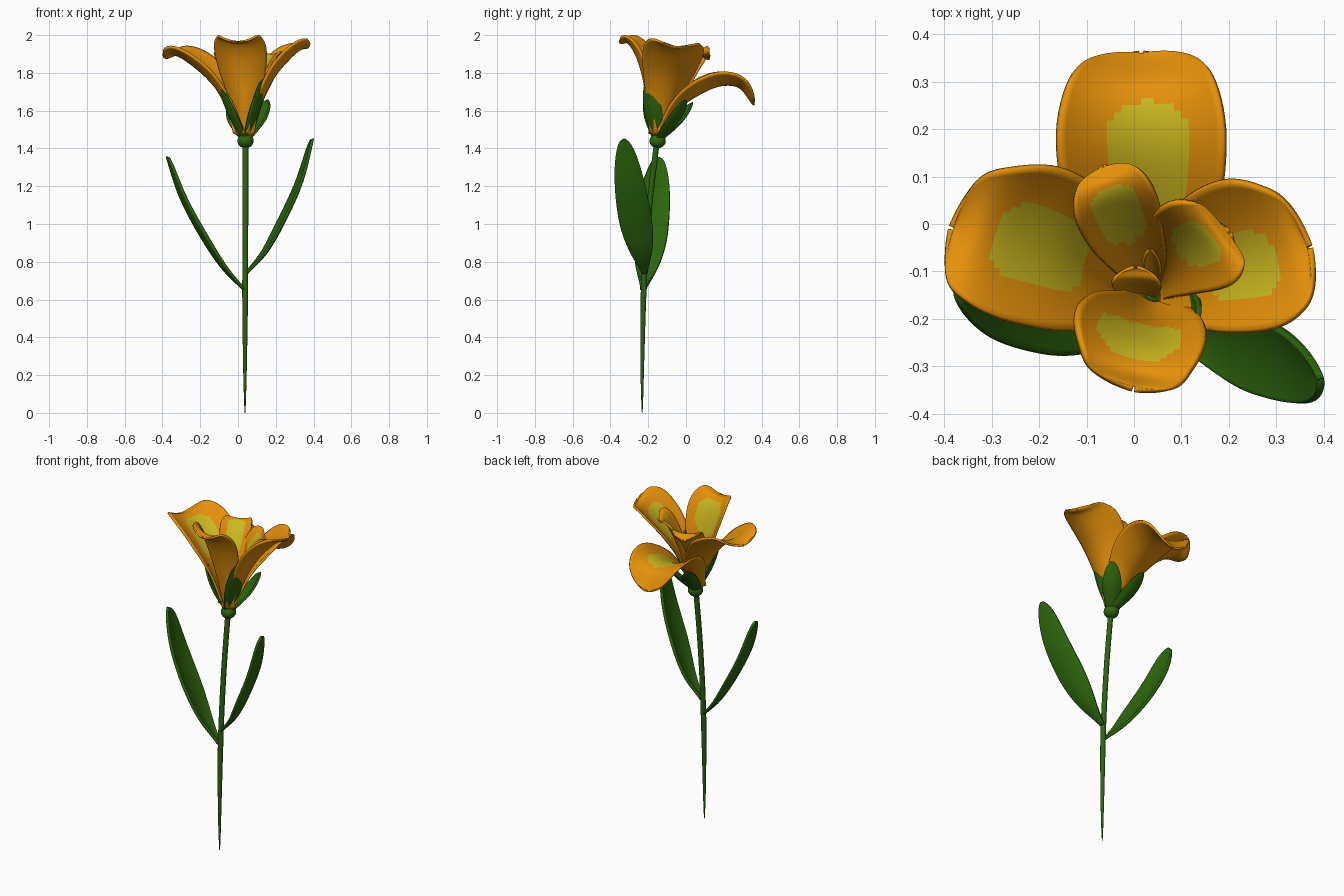
import bpy, bmesh, math
from mathutils import Vector

if "Cube" in bpy.data.objects:
    bpy.data.objects.remove(bpy.data.objects["Cube"])


def material(name, rgb):
    m = bpy.data.materials.new(name)
    m.diffuse_color = (*rgb, 1)
    m.use_nodes = True
    m.node_tree.nodes["Principled BSDF"].inputs["Base Color"].default_value = m.diffuse_color
    return m


ORANGE = material("petal orange", (0.78, 0.28, 0.003))
YELLOW = material("throat yellow", (0.62, 0.49, 0.014))
GREEN = material("leaf green", (0.026, 0.128, 0.004))


def spline(pts, t):
    """Catmull-Rom point on a path, t in 0..1."""
    p = [Vector(q) for q in pts]
    p = [2 * p[0] - p[1]] + p + [2 * p[-1] - p[-2]]
    n = len(pts) - 1
    i = min(int(t * n), n - 1)
    u = t * n - i
    a, b, c, d = p[i:i + 4]
    return 0.5 * (2 * b + (c - a) * u + (2 * a - 5 * b + 4 * c - d) * u ** 2
                  + (3 * b - a - 3 * c + d) * u ** 3)


def half_width(t, w, w0, tm, blunt):
    """Outline: swells from a narrow base, closes in a round tip."""
    if t < tm:
        u = t / tm
        return w * (w0 + (1 - w0) * math.sin(u * math.pi / 2) ** 1.3)
    return w * max(1 - ((t - tm) / (1 - tm)) ** blunt, 0.0004) ** 0.5


def blade(name, pts, w, mats, w0=0.28, tm=0.62, blunt=1.8, cup=(0.6, 0.25),
          roll=0.0, thick=0.012, patch=None, across=None):
    """Curved petal or leaf along a path; its inner face may carry a patch."""
    d = Vector(pts[-1]) - Vector(pts[0])
    h = Vector(across or (d.y, -d.x)).normalized()
    side = Vector((h.x, h.y, roll)).normalized()
    rows, cols = 40, 24
    bm = bmesh.new()
    grid = []
    for i in range(rows + 1):
        t = math.sin(i / rows * math.pi / 2) ** 1.15
        c = spline(pts, t)
        tan = spline(pts, min(t + 0.01, 1)) - spline(pts, max(t - 0.01, 0))
        nor = side.cross(tan).normalized()
        hw = half_width(t, w, w0, tm, blunt)
        k = cup[0] + (cup[1] - cup[0]) * t
        line = []
        for j in range(cols + 1):
            s = 2 * j / cols - 1
            line.append(bm.verts.new(c + side * hw * s + nor * k * hw * s * s))
        grid.append((t, line))
    for i in range(rows):
        t, a = grid[i]
        b = grid[i + 1][1]
        for j in range(cols):
            f = bm.faces.new((a[j], a[j + 1], b[j + 1], b[j]))
            f.smooth = True
            s = (2 * j + 1) / cols - 1
            if patch:
                u = (2 * t - patch[0] - patch[1]) / (patch[1] - patch[0])
                if abs(u) ** 3 + abs((s - patch[3]) / patch[2]) ** 3 < 1:
                    f.material_index = 1
    me = bpy.data.meshes.new(name)
    bm.to_mesh(me)
    bm.free()
    for m in mats:
        me.materials.append(m)
    ob = bpy.data.objects.new(name, me)
    bpy.context.collection.objects.link(ob)
    sol = ob.modifiers.new("thickness", 'SOLIDIFY')
    sol.thickness = thick
    sol.offset = -1
    if patch:                       # outer shell uses the last two slots
        sol.material_offset = 2
        sol.material_offset_rim = 2
    return ob


# Petals: path from throat to tip, half width, roll, yellow patch (from, to, half, shift)
petals = {
    "back_petal": ([(0.03, -0.14, 1.47), (0.025, -0.04, 1.615), (0.02, 0.06, 1.69),
                    (0.015, 0.18, 1.74), (0.015, 0.285, 1.73), (0.015, 0.36, 1.64)],
                   0.173, 0, (0.3, 0.73, 0.52, 0.08)),
    "left_petal": ([(0.03, -0.14, 1.47), (-0.05, -0.10, 1.64), (-0.135, -0.07, 1.76),
                    (-0.235, -0.035, 1.85), (-0.32, -0.02, 1.90), (-0.38, -0.01, 1.885)],
                   0.165, 0, (0.3, 0.72, 0.52, 0.0)),
    "right_petal": ([(0.05, -0.14, 1.47), (0.12, -0.11, 1.66), (0.185, -0.08, 1.785),
                     (0.265, -0.06, 1.88), (0.325, -0.055, 1.93), (0.365, -0.05, 1.94)],
                    0.16, 0.10, (0.3, 0.68, 0.47, 0.15)),
    "front_petal": ([(0.04, -0.16, 1.47), (0.03, -0.195, 1.65), (0.015, -0.22, 1.79),
                     (0.005, -0.255, 1.90), (0.0, -0.30, 1.965), (0.0, -0.342, 1.965)],
                    0.135, 0, (0.33, 0.72, 0.65, 0.0)),
    "inner_left_petal": ([(0.03, -0.13, 1.47), (0.015, -0.08, 1.65), (-0.015, -0.02, 1.78),
                          (-0.04, 0.04, 1.87), (-0.055, 0.085, 1.90), (-0.065, 0.12, 1.88)],
                         0.085, 0, (0.33, 0.74, 0.62, 0.0)),
    "inner_right_petal": ([(0.05, -0.13, 1.47), (0.075, -0.09, 1.65), (0.105, -0.055, 1.78),
                           (0.145, -0.035, 1.87), (0.175, -0.025, 1.90), (0.198, -0.02, 1.89)],
                          0.105, 0, (0.33, 0.72, 0.5, 0.0)),
}
for name, (pts, w, roll, patch) in petals.items():
    outer = YELLOW if name == "inner_left_petal" else ORANGE
    blade(name, pts, w, [ORANGE, YELLOW, ORANGE, outer], roll=roll, patch=patch,
          cup=(0.5, 0.1) if "inner" in name else (0.6, 0.25))

# Small curled petals in the throat
blade("throat_petal", [(0.02, -0.15, 1.47), (0.01, -0.135, 1.60), (0.004, -0.12, 1.69),
                       (0.003, -0.095, 1.71)], 0.05, [ORANGE], thick=0.008,
      w0=0.5, cup=(0.3, 0.1), across=(1, 0))
blade("throat_bud", [(0.04, -0.13, 1.47), (0.038, -0.10, 1.62), (0.034, -0.06, 1.72)],
      0.016, [ORANGE], thick=0.008)

# Sepals around the flower base
base = Vector((0.04, -0.15, 1.44))
sepal_tips = [(0.128, -0.195, 1.765), (0.15, -0.01, 1.655),
              (-0.035, 0.025, 1.64), (-0.08, -0.19, 1.715)]
for n, tip in enumerate(sepal_tips):
    d = Vector(tip) - base
    out = Vector((d.x, d.y, 0)) * 0.14
    path = [base + d * u + out * math.sin(u * math.pi) for u in (0, 0.25, 0.5, 0.75, 1)]
    blade(f"sepal_{n + 1}", path, 0.047, [GREEN], w0=0.4, tm=0.5, blunt=1.7,
          cup=(0.5, 0.2))

# Two long leaves
blade("left_leaf", [(0.035, -0.225, 0.66), (-0.08, -0.205, 0.78), (-0.195, -0.185, 0.955),
                    (-0.295, -0.165, 1.15), (-0.365, -0.145, 1.355)], 0.087, [GREEN],
      w0=0.12, tm=0.52, blunt=2.2, cup=(0.2, 0.1), thick=0.016, across=(-0.06, 0.4))
blade("right_leaf", [(0.04, -0.22, 0.745), (0.145, -0.24, 0.86), (0.24, -0.27, 1.03),
                     (0.325, -0.30, 1.225), (0.385, -0.33, 1.45)], 0.085, [GREEN],
      w0=0.12, tm=0.52, blunt=2.2, cup=(0.2, 0.1), thick=0.016, across=(0.06, -0.35))

# Stem: tapered tube, pointed at the ground
stem_pts = [(0.037, -0.232, 0.0), (0.037, -0.231, 0.30), (0.038, -0.222, 0.70),
            (0.039, -0.195, 1.08), (0.04, -0.155, 1.43)]
bm = bmesh.new()
rings, sides = 24, 14
prev = None
for i in range(rings + 1):
    t = i / rings
    c = spline(stem_pts, t)
    r = 0.002 + 0.0135 * min(1, t / 0.45) ** 0.7
    ring = [bm.verts.new((c.x + r * math.cos(a), c.y + r * math.sin(a), c.z))
            for a in (2 * math.pi * k / sides for k in range(sides))]
    if prev:
        for k in range(sides):
            m = (k + 1) % sides
            bm.faces.new((prev[k], prev[m], ring[m], ring[k])).smooth = True
    else:
        bm.faces.new(ring[::-1])
    prev = ring
bm.faces.new(prev)
me = bpy.data.meshes.new("stem")
bm.to_mesh(me)
bm.free()
me.materials.append(GREEN)
bpy.context.collection.objects.link(bpy.data.objects.new("stem", me))

# Swollen base of the flower
bpy.ops.mesh.primitive_uv_sphere_add(segments=24, ring_count=14, radius=0.043,
                                     location=(0.04, -0.15, 1.44))
ob = bpy.context.object
ob.name = "flower_base"
ob.scale.z = 0.9
ob.data.materials.append(GREEN)
bpy.ops.object.shade_smooth()
